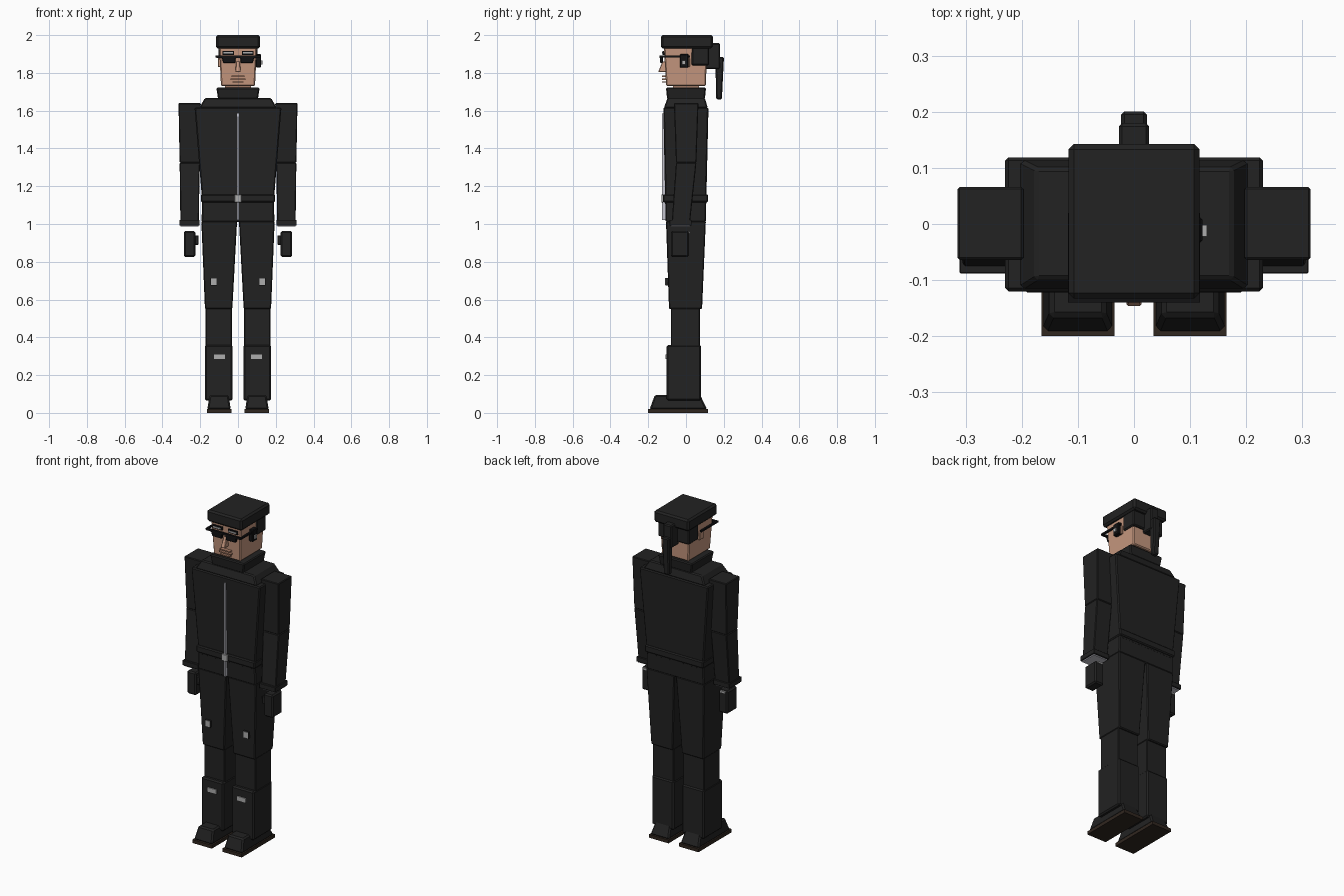
import bpy
import bmesh

cube = bpy.data.objects.get("Cube")
if cube:
    bpy.data.objects.remove(cube, do_unlink=True)


def material(name, color):
    mat = bpy.data.materials.new(name)
    mat.use_nodes = True
    rgba = (*color, 1)
    mat.diffuse_color = rgba
    mat.node_tree.nodes["Principled BSDF"].inputs["Base Color"].default_value = rgba
    return mat


BLACK = material("black_cloth", (0.016, 0.016, 0.016))
DARK = material("dark_glass", (0.006, 0.006, 0.007))
SKIN = material("skin", (0.56, 0.31, 0.21))
LIPS = material("lip_skin", (0.45, 0.23, 0.15))
STEEL = material("grey_metal", (0.42, 0.42, 0.42))
ZIP = material("light_zip", (0.56, 0.56, 0.62))
SOLE = material("brown_sole", (0.03, 0.02, 0.014))


def block(name, mat, z, low, high=None, bevel=0.006, side=1):
    """Tapered box: low and high are (x0, x1, y0, y1) at the two heights in z."""
    bm = bmesh.new()
    rings = []
    for height, (x0, x1, y0, y1) in zip(z, (low, high or low)):
        corners = ((x0, y0), (x1, y0), (x1, y1), (x0, y1))
        rings.append([bm.verts.new((x * side, y, height)) for x, y in corners])
    bottom, top = rings
    bm.faces.new(bottom[::-1])
    bm.faces.new(top)
    for i in range(4):
        j = (i + 1) % 4
        bm.faces.new((bottom[i], bottom[j], top[j], top[i]))
    bmesh.ops.recalc_face_normals(bm, faces=bm.faces)
    mesh = bpy.data.meshes.new(name)
    bm.to_mesh(mesh)
    bm.free()
    mesh.materials.append(mat)
    obj = bpy.data.objects.new(name, mesh)
    bpy.context.collection.objects.link(obj)
    if bevel:
        mod = obj.modifiers.new("edge_bevel", "BEVEL")
        mod.width = bevel
        mod.segments = 1
    return obj


def sym(w, y0, y1):
    return (-w, w, y0, y1)


# Head, cap and hair
block("head", SKIN, (1.73, 1.94), sym(0.09, -0.105, 0.105), sym(0.1, -0.117, 0.112))
block("neck", SKIN, (1.68, 1.74), sym(0.07, -0.07, 0.07), bevel=0)
block("cap", BLACK, (1.93, 2.0), sym(0.117, -0.133, 0.143), bevel=0.01)
block("back_hair", BLACK, (1.84, 1.94), sym(0.104, 0.03, 0.122))
block("hair_knot", BLACK, (1.82, 1.957), sym(0.027, 0.1, 0.18))
block("ponytail", BLACK, (1.66, 1.885), sym(0.018, 0.16, 0.19), sym(0.023, 0.155, 0.201))

# Face
block("nose", SKIN, (1.805, 1.86), sym(0.014, -0.147, -0.1), sym(0.01, -0.125, -0.1), 0.003)
for name, z, w in (("upper_lip", 1.778, 0.034), ("lower_lip", 1.763, 0.039),
                   ("chin_crease", 1.748, 0.03)):
    block(name, LIPS, (z, z + 0.007), sym(w, -0.127, -0.1), bevel=0)

# Sunglasses
block("glasses_bar", DARK, (1.88, 1.892), sym(0.115, -0.14, -0.128), bevel=0)
for side, label in ((1, "left"), (-1, "right")):
    block(f"{label}_lens", DARK, (1.852, 1.89), (0.015, 0.078, -0.137, -0.122),
          (0.01, 0.088, -0.139, -0.122), 0.003, side)
    block(f"{label}_temple", DARK, (1.882, 1.892), (0.107, 0.118, -0.14, 0.02), bevel=0, side=side)
    block(f"{label}_brow", DARK, (1.896, 1.916), (0.02, 0.082, -0.125, -0.1), bevel=0, side=side)
    block(f"{label}_eye", STEEL, (1.902, 1.91), (0.026, 0.076, -0.128, -0.12), bevel=0, side=side)
    block(f"{label}_ear", SKIN, (1.83, 1.88), (0.09, 0.106, -0.02, 0.02), bevel=0.003, side=side)

# Earpiece on the left ear
block("earpiece", DARK, (1.828, 1.9), (0.095, 0.122, -0.033, 0.012), bevel=0.004)
block("earpiece_button", STEEL, (1.845, 1.866), (0.12, 0.13, -0.022, -0.002), bevel=0)

# Torso
block("collar", BLACK, (1.66, 1.722), sym(0.105, -0.1, 0.1), sym(0.115, -0.106, 0.106))
block("shoulder_yoke", BLACK, (1.615, 1.667), sym(0.205, -0.117, 0.115), sym(0.175, -0.098, 0.1))
block("torso", BLACK, (1.1, 1.617), sym(0.188, -0.11, 0.107), sym(0.23, -0.12, 0.119))
block("hips", BLACK, (1.01, 1.12), sym(0.193, -0.108, 0.105), sym(0.19, -0.11, 0.107))
block("belt", BLACK, (1.115, 1.157), sym(0.196, -0.122, 0.117))
block("buckle", STEEL, (1.115, 1.155), sym(0.019, -0.131, -0.12), bevel=0.002)
block("zip", ZIP, (1.02, 1.585), sym(0.0045, -0.127, -0.1), bevel=0)

for side, label in ((1, "left"), (-1, "right")):
    # Arm and hand
    elbow = (0.203, 0.309, -0.053, 0.055)
    block(f"{label}_upper_arm", BLACK, (1.325, 1.64), elbow, (0.197, 0.315, -0.064, 0.066),
          0.004, side)
    block(f"{label}_forearm", BLACK, (1.015, 1.325), (0.207, 0.305, -0.075, 0.022), elbow,
          0.004, side)
    block(f"{label}_cuff", BLACK, (0.992, 1.022), (0.203, 0.311, -0.088, 0.03), bevel=0.002,
          side=side)
    block(f"{label}_cuff_lining", ZIP, (0.986, 0.992), (0.21, 0.304, -0.08, 0.022), bevel=0,
          side=side)
    block(f"{label}_hand", BLACK, (0.825, 0.963), (0.226, 0.287, -0.08, 0.015), bevel=0.008,
          side=side)
    block(f"{label}_thumb", BLACK, (0.89, 0.94), (0.208, 0.232, -0.07, -0.03), bevel=0.004,
          side=side)
    block(f"{label}_wrist_tab", STEEL, (0.95, 0.96), (0.24, 0.275, 0.01, 0.02), bevel=0,
          side=side)

    # Leg
    block(f"{label}_thigh", BLACK, (0.55, 1.015), (0.03, 0.175, -0.09, 0.085),
          (0.005, 0.194, -0.106, 0.105), 0.005, side)
    block(f"{label}_shin", BLACK, (0.34, 0.555), (0.032, 0.172, -0.08, 0.073), bevel=0.004,
          side=side)
    block(f"{label}_thigh_holder", BLACK, (0.675, 0.715), (0.11, 0.145, -0.108, -0.09),
          bevel=0, side=side)
    block(f"{label}_thigh_plate", STEEL, (0.676, 0.714), (0.111, 0.144, -0.111, -0.107),
          bevel=0, side=side)

    # Boot
    block(f"{label}_boot_shaft", BLACK, (0.065, 0.36), (0.028, 0.175, -0.102, 0.08),
          bevel=0.008, side=side)
    block(f"{label}_boot_buckle", STEEL, (0.285, 0.31), (0.07, 0.127, -0.108, -0.1),
          bevel=0, side=side)
    block(f"{label}_foot", BLACK, (0.018, 0.095), (0.038, 0.163, -0.193, 0.112),
          (0.05, 0.15, -0.165, 0.075), 0.008, side)
    block(f"{label}_sole", SOLE, (0, 0.02), (0.035, 0.165, -0.2, 0.117), bevel=0, side=side)
